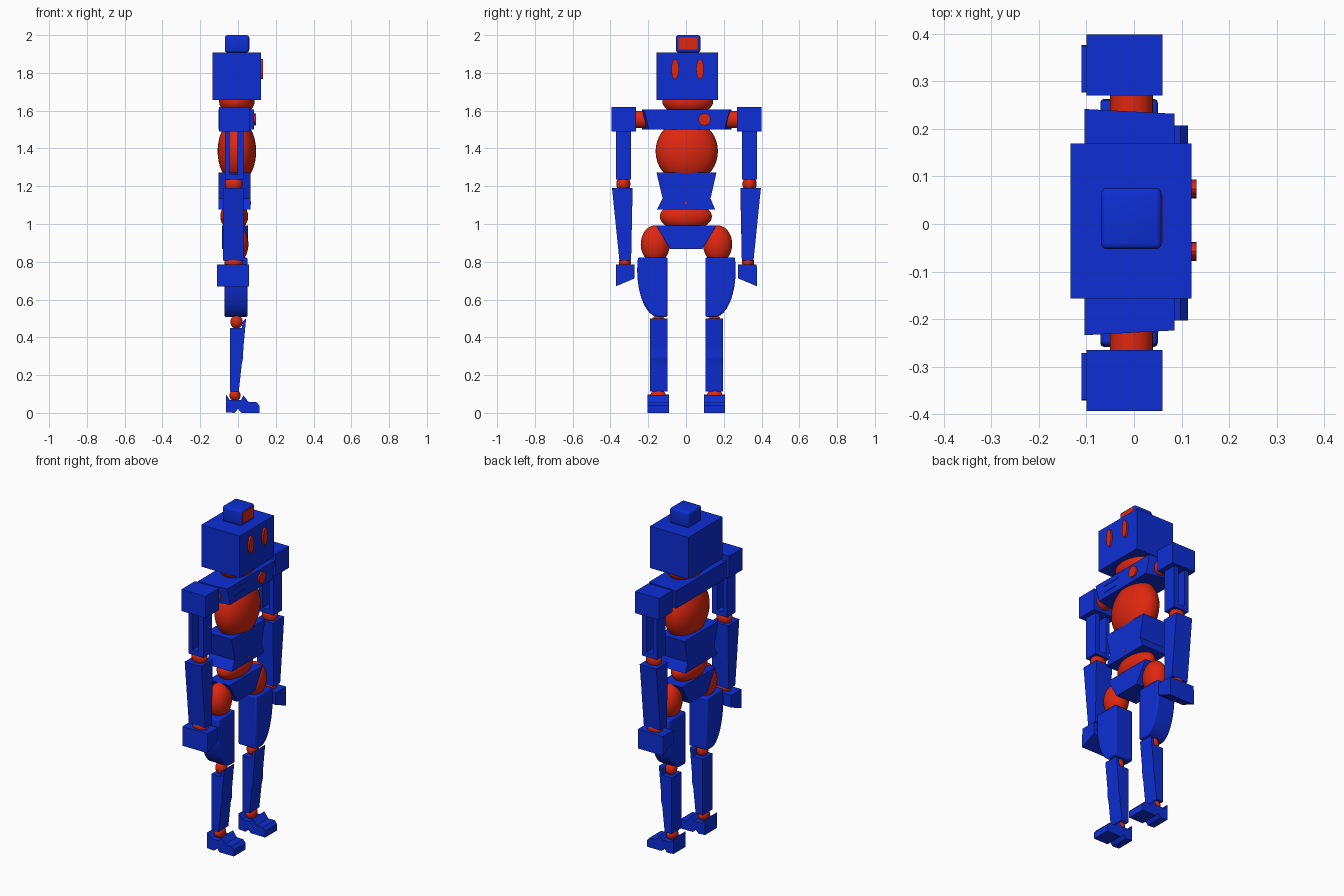
import bpy, bmesh, math
from mathutils import Vector

if "Cube" in bpy.data.objects:
    bpy.data.objects.remove(bpy.data.objects["Cube"])

Y0 = 0.004  # centre line of the body


def material(name, rgb):
    m = bpy.data.materials.new(name)
    m.diffuse_color = (*rgb, 1)
    m.use_nodes = True
    m.node_tree.nodes["Principled BSDF"].inputs["Base Color"].default_value = m.diffuse_color
    return m


BLUE = material("blue", (0.004, 0.027, 0.66))
RED = material("red", (0.74, 0.020, 0.005))


def finish(name, bm, mat, bevel=0, smooth=False):
    bmesh.ops.recalc_face_normals(bm, faces=bm.faces)
    if bevel:
        bmesh.ops.bevel(bm, geom=bm.edges[:], offset=bevel, segments=3,
                        profile=0.5, affect='EDGES')
    me = bpy.data.meshes.new(name)
    bm.to_mesh(me)
    bm.free()
    me.materials.append(mat)
    ob = bpy.data.objects.new(name, me)
    bpy.context.collection.objects.link(ob)
    if smooth:
        bpy.ops.object.select_all(action='DESELECT')
        bpy.context.view_layer.objects.active = ob
        ob.select_set(True)
        bpy.ops.object.shade_smooth_by_angle(angle=math.radians(35))
    return ob


def loft(name, rings, mat, **kw):
    """Skin between two matching outlines and cap both ends."""
    bm = bmesh.new()
    a, b = [[bm.verts.new(p) for p in r] for r in rings]
    n = len(a)
    bm.faces.new(a)
    bm.faces.new(b[::-1])
    for i in range(n):
        j = (i + 1) % n
        bm.faces.new((a[i], b[i], b[j], a[j]))
    return finish(name, bm, mat, **kw)


def box(name, x, y, z, mat=BLUE, **kw):
    rings = [[(x[0], y[0], h), (x[1], y[0], h), (x[1], y[1], h), (x[0], y[1], h)] for h in z]
    return loft(name, rings, mat, **kw)


def extrude_x(name, yz, x, mat=BLUE, **kw):
    return loft(name, [[(h, p, q) for p, q in yz] for h in x], mat, **kw)


def extrude_y(name, xz, y, mat=BLUE, **kw):
    return loft(name, [[(p, h, q) for p, q in xz] for h in y], mat, **kw)


def ball(name, centre, radii):
    bm = bmesh.new()
    bmesh.ops.create_uvsphere(bm, u_segments=32, v_segments=20, radius=1)
    bmesh.ops.scale(bm, vec=Vector(radii), verts=bm.verts)
    bmesh.ops.translate(bm, vec=Vector(centre), verts=bm.verts)
    return finish(name, bm, RED, smooth=True)


def ellipse(ru, rv, cu, cv, n=24):
    return [(cu + ru * math.cos(2 * math.pi * i / n),
             cv + rv * math.sin(2 * math.pi * i / n)) for i in range(n)]


# Head, top block and face
box("head", (-0.134, 0.121), (Y0 - 0.161, Y0 + 0.165), (1.657, 1.908))
box("top_block", (-0.069, 0.058), (-0.053, 0.076), (1.908, 2.0), bevel=0.012, smooth=True)
box("top_block_panel", (0.05, 0.060), (-0.039, 0.062), (1.925, 1.988), RED)
for side, y in (("right", -0.058), ("left", 0.074)):
    extrude_x(side + "_eye", ellipse(0.02, 0.053, y, 1.82), (0.11, 0.132), RED, smooth=True)

# Torso core balls
ball("neck", (-0.006, Y0 + 0.005, 1.65), (0.094, 0.135, 0.075))
ball("chest_ball", (-0.006, Y0, 1.385), (0.102, 0.165, 0.17))
ball("belly_ball", (-0.02, Y0 - 0.005, 1.04), (0.074, 0.138, 0.075))

# Shoulder bar whose front face narrows towards the bottom
bar = box("shoulder_bar", (-0.104, 0.085), (Y0 - 0.238, Y0 + 0.238), (1.5, 1.606))
for v in bar.data.vertices:
    if v.co.x > 0:
        s = 1 if v.co.y > 0 else -1
        v.co.y = Y0 + s * (0.228 if v.co.z > 1.55 else 0.2)
extrude_x("chest_disc", ellipse(0.032, 0.032, 0.098, 1.554), (0.07, 0.095), RED, smooth=True)
for name, z, shift in (("upper_slot", 1.577, 0.012), ("lower_slot", 1.537, 0)):
    extrude_x(name, [(-0.15, z - 0.005), (-0.045, z - 0.005),
                     (-0.045 + shift, z + 0.005), (-0.15 + shift, z + 0.005)], (0.083, 0.088))

# Abdomen with a pinched waist, and pelvis
extrude_x("abdomen", [(Y0 + y, z) for y, z in (
    (-0.16, 1.272), (-0.128, 1.135), (-0.157, 1.077),
    (0.15, 1.077), (0.126, 1.135), (0.157, 1.272))], (-0.103, 0.067))
extrude_x("abdomen_button", ellipse(0.006, 0.008, 0, 1.112, 10), (0.06, 0.07), RED)
extrude_x("pelvis", [(Y0 + y, z) for y, z in (
    (-0.162, 0.992), (-0.088, 0.868), (0.083, 0.868), (0.157, 0.992))], (-0.085, 0.053))

# Side profiles, (x, z)
SHIN = [(-0.042, 0.45), (-0.042, 0.113), (0.004, 0.113), (0.02, 0.26), (0.027, 0.29),
        (0.028, 0.34), (0.043, 0.5), (0.026, 0.485), (0.02, 0.45)]
FOOT = [(-0.063, 0.003), (-0.063, 0.097), (-0.042, 0.067), (0.014, 0.067), (0.03, 0.092),
        (0.056, 0.057), (0.098, 0.057), (0.114, 0.038), (0.114, 0.0), (0.018, 0.0),
        (0.0, 0.022), (-0.018, 0.0)]

for side, s in (("right", -1), ("left", 1)):
    def Y(*ys):
        return [Y0 * 0.6 + s * y for y in ys]

    # Shoulder
    extrude_y(side + "_shoulder_joint", ellipse(0.045, 0.046, -0.005, 1.553), Y(0.2, 0.29),
              RED, smooth=True)
    box(side + "_shoulder", (-0.1, 0.06), Y(0.268, 0.396), (1.49, 1.62))

    # Upper arm: two bars with an open slot, joined at the bottom
    for part, x in (("back", (-0.07, -0.044)), ("front", (-0.002, 0.03))):
        box(f"{side}_upper_arm_{part}", x, Y(0.293, 0.374), (1.235, 1.49))
    box(side + "_upper_arm_base", (-0.044, -0.002), Y(0.293, 0.374), (1.235, 1.262))

    # Elbow, tapered forearm, wrist and hand
    ye, yw = Y(0.334, 0.326)
    ball(side + "_elbow", (-0.023, ye, 1.212), (0.047, 0.037, 0.045))
    extrude_x(side + "_forearm", list(zip(Y(0.394, 0.285, 0.293, 0.355),
                                          (1.19, 1.19, 0.807, 0.807))), (-0.08, 0.03))
    ball(side + "_wrist", (-0.023, yw, 0.797), (0.048, 0.032, 0.035))
    extrude_x(side + "_hand", list(zip(Y(0.372, 0.274, 0.274, 0.374),
                                       (0.785, 0.785, 0.712, 0.67))), (-0.11, 0.057))

    # Hip ball and thigh with a rounded outer side
    ball(side + "_hip", (-0.01, Y(0.165)[0], 0.893), (0.065, 0.077, 0.1))
    curve = [(0.15 + 0.111 * math.cos(t), 0.76 - 0.252 * math.sin(t))
             for t in [math.pi / 2 * i / 12 for i in range(13)]]
    outline = [(0.1, 0.823), (0.257, 0.823)] + curve + [(0.1, 0.508)]
    thigh = extrude_x(side + "_thigh", [(Y(y)[0], z) for y, z in outline], (-0.071, 0.05),
                      smooth=True)
    bev = thigh.modifiers.new("soft_edges", 'BEVEL')
    bev.width, bev.segments, bev.limit_method = 0.008, 2, 'ANGLE'
    bev.angle_limit = math.radians(50)

    # Knee, shin, ankle and foot
    ball(side + "_knee", (-0.008, Y(0.148)[0], 0.482), (0.032, 0.036, 0.037))
    extrude_y(side + "_shin", SHIN, Y(0.1, 0.194))
    ball(side + "_ankle", (-0.016, Y(0.15)[0], 0.093), (0.029, 0.04, 0.032))
    extrude_y(side + "_foot", FOOT, Y(0.093, 0.205))
